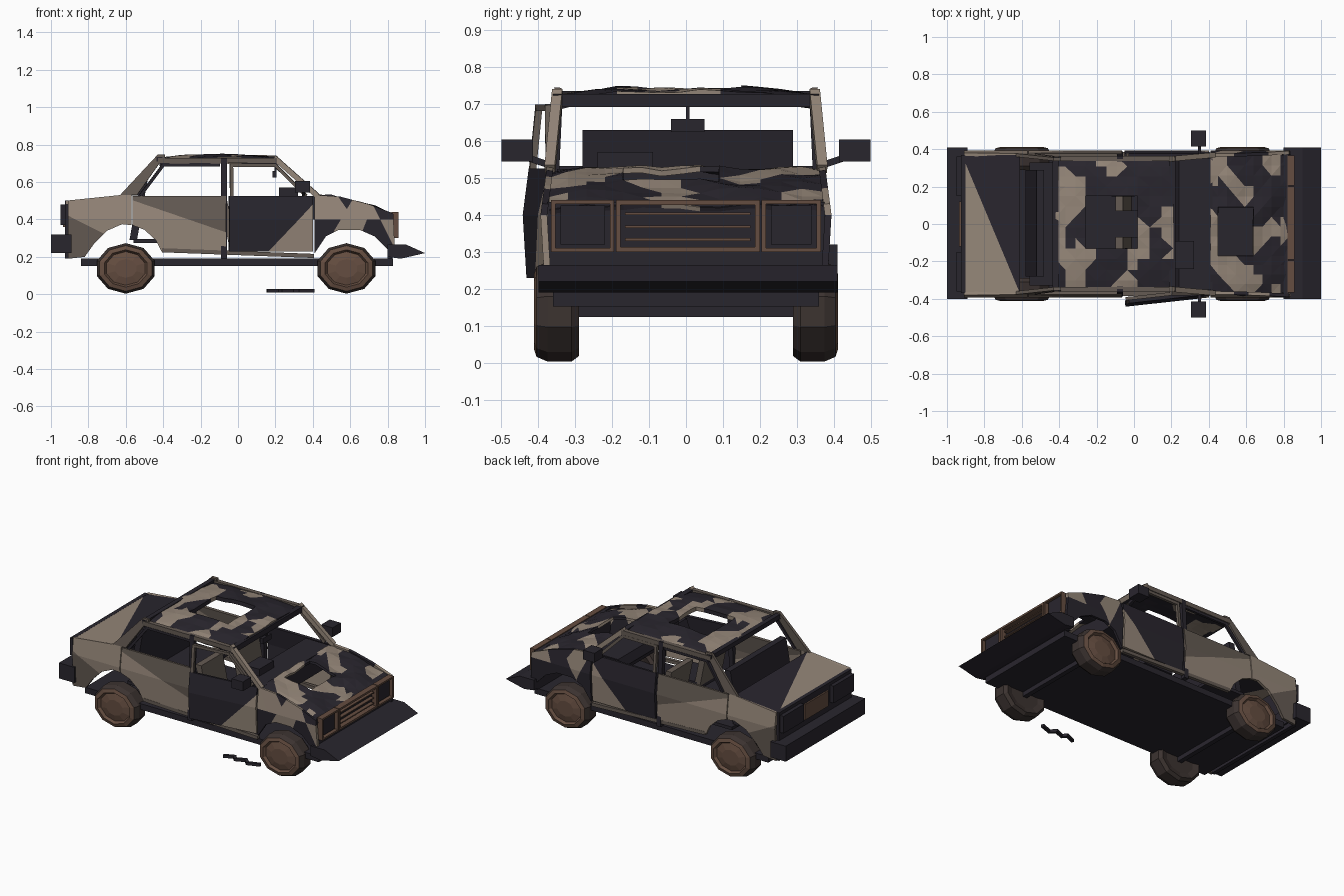
import bpy, bmesh, math
from mathutils import Vector, Matrix, noise

if "Cube" in bpy.data.objects:
    bpy.data.objects.remove(bpy.data.objects["Cube"])


def material(name, rgb):
    m = bpy.data.materials.new(name)
    m.diffuse_color = (*rgb, 1)
    m.use_nodes = True
    m.node_tree.nodes["Principled BSDF"].inputs["Base Color"].default_value = m.diffuse_color
    return m


CHAR = material("charred", (0.022, 0.019, 0.027))
TAN = material("bare_metal", (0.30, 0.24, 0.19))
ASH = material("scorched", (0.13, 0.105, 0.088))
RUST = material("rust", (0.13, 0.075, 0.052))
TYRE = material("burnt_rubber", (0.045, 0.033, 0.03))


def finish(name, bm, mats, thick=0, offset=0, fix=True):
    if fix:
        bmesh.ops.recalc_face_normals(bm, faces=bm.faces)
    me = bpy.data.meshes.new(name)
    bm.to_mesh(me)
    bm.free()
    for m in mats:
        me.materials.append(m)
    ob = bpy.data.objects.new(name, me)
    bpy.context.collection.objects.link(ob)
    if thick:
        mod = ob.modifiers.new("thickness", "SOLIDIFY")
        mod.thickness, mod.offset = thick, offset
    return ob


def box(name, lo, hi, mat):
    lo, hi = Vector(lo), Vector(hi)
    bm = bmesh.new()
    bmesh.ops.create_cube(bm, size=1, matrix=Matrix.Translation((lo + hi) / 2) @ Matrix.Diagonal((*(hi - lo), 1)))
    return finish(name, bm, [mat])


def beam(name, a, b, w, mat):
    a, b = Vector(a), Vector(b)
    d = b - a
    m = Matrix.Translation((a + b) / 2) @ d.to_track_quat('Z', 'Y').to_matrix().to_4x4()
    bm = bmesh.new()
    bmesh.ops.create_cube(bm, size=1, matrix=m @ Matrix.Diagonal((w, w, d.length + w * 0.6, 1)))
    return finish(name, bm, [mat])


def prism(name, pts, y0, y1, mat):
    bm = bmesh.new()
    f = bm.faces.new([bm.verts.new((x, y0, z)) for x, z in pts])
    r = bmesh.ops.extrude_face_region(bm, geom=[f])
    bmesh.ops.translate(bm, vec=(0, y1 - y0, 0), verts=[v for v in r["geom"] if isinstance(v, bmesh.types.BMVert)])
    return finish(name, bm, [mat])


def side_y(z):
    # body half width at a given height
    prof = [(0.15, 0.37), (0.40, 0.385), (0.53, 0.368), (0.76, 0.345)]
    for (z0, y0), (z1, y1) in zip(prof, prof[1:]):
        if z <= z1:
            return y0 + (y1 - y0) * (z - z0) / (z1 - z0)
    return prof[-1][1]


def side_panel(name, pts, s, mats, split=None, cuts=()):
    bm = bmesh.new()
    bm.faces.new([bm.verts.new((x, 0, z)) for x, z in pts])
    planes = [((0, 0, 0.40), (0, 0, 1))] + [((x, 0, 0.4), (1, 0, k)) for x, k in cuts]
    if split:
        planes.append(((split[0], 0, split[1]), (split[2], 0, split[3])))
    for co, no in planes:
        bmesh.ops.bisect_plane(bm, geom=bm.verts[:] + bm.edges[:] + bm.faces[:], plane_co=co, plane_no=no)
    for f in bm.faces:
        c = f.calc_center_median()
        if split:
            f.material_index = int((c.x - split[0]) * split[2] + (c.z - split[1]) * split[3] > 0)
        elif len(mats) > 1:
            f.material_index = int(noise.noise(c * 11 + Vector((0, s, 0))) > 0)
    for v in bm.verts:
        v.co.y = s * side_y(v.co.z)
    return finish(name, bm, mats, 0.018)


def span(a, b, n):
    return [a + (b - a) * i / n for i in range(n + 1)]


def sheet(name, xs, ys, height, hole, mats, thick, bump):
    # crumpled sheet with a rectangular opening and burnt patches
    bm = bmesh.new()
    g = {}
    for i, x in enumerate(xs):
        for j, y in enumerate(ys):
            g[i, j] = bm.verts.new((x, y, height(x, y) + bump * noise.noise(Vector((x * 9, y * 9, 2)))))
    for i in range(len(xs) - 1):
        for j in range(len(ys) - 1):
            cx, cy = (xs[i] + xs[i + 1]) / 2, (ys[j] + ys[j + 1]) / 2
            if hole and hole[0] < cx < hole[1] and hole[2] < cy < hole[3]:
                continue
            a, b, c, d = g[i, j], g[i + 1, j], g[i + 1, j + 1], g[i, j + 1]
            for t in ([(a, b, c), (a, c, d)] if (i + j) % 2 else [(a, b, d), (b, c, d)]):
                f = bm.faces.new(t)
                f.material_index = int(noise.noise(f.calc_center_median() * 6 + Vector((3, 1, 0))) > 0.12)
    bmesh.ops.delete(bm, geom=[v for v in bm.verts if not v.link_faces], context='VERTS')
    return finish(name, bm, mats, thick, -1, False)


def wheel(name, cx, s):
    prof = [(0.085, 0.30), (0.12, 0.29), (0.135, 0.31), (0.135, 0.375), (0.122, 0.405), (0.10, 0.412), (0.09, 0.395), (0.05, 0.405)]
    n = 10
    bm = bmesh.new()
    rings = []
    for r, y in prof:
        ring = []
        for k in range(n):
            a = 2 * math.pi * (k + 0.5) / n
            ring.append(bm.verts.new((cx + 1.2 * r * math.cos(a), s * y, max(0.003, 0.138 + r * math.sin(a)))))
        rings.append(ring)
    for q, (r0, r1) in enumerate(zip(rings, rings[1:])):
        for k in range(n):
            f = bm.faces.new((r0[k], r0[(k + 1) % n], r1[(k + 1) % n], r1[k]))
            f.material_index = int(q >= 4)
    bm.faces.new(rings[0])
    bm.faces.new(rings[-1]).material_index = 1
    return finish(name, bm, [TYRE, RUST])


# floor pan and cabin
box("floor_pan", (-0.84, -0.36, 0.152), (0.83, 0.36, 0.19), CHAR)
box("rear_seat_base", (-0.56, -0.33, 0.275), (-0.30, 0.33, 0.295), CHAR)
beam_pts = [(-0.58, 0.29), (-0.54, 0.29), (-0.48, 0.63), (-0.52, 0.63)]
prism("rear_seat_back", beam_pts, -0.28, 0.29, CHAR)
prism("dashboard", [(0.42, 0.40), (0.42, 0.525), (0.24, 0.525), (0.22, 0.47), (0.28, 0.40)], -0.35, 0.35, CHAR)
box("instrument_hood", (0.22, -0.24, 0.525), (0.32, -0.09, 0.57), CHAR)
for s, side in ((1, "left"), (-1, "right")):
    y0, y1 = sorted((s * 0.07, s * 0.29))
    box("front_seat_base_" + side, (-0.05, y0, 0.25), (0.16, y1, 0.29), CHAR)
    prism("front_seat_back_" + side, [(-0.05, 0.27), (-0.01, 0.27), (-0.06, 0.51), (-0.10, 0.51)], y0, y1, ASH)

# roof, hood and trunk lid
sheet("roof", span(-0.42, -0.26, 3) + span(-0.26, 0.02, 5)[1:] + span(0.02, 0.21, 3)[1:],
      span(-0.36, -0.13, 4) + span(-0.13, 0.15, 5)[1:] + span(0.15, 0.36, 4)[1:],
      lambda x, y: 0.746 - 0.025 * abs(y / 0.36) ** 4 - 0.12 * (x + 0.1) ** 2, (-0.26, 0.02, -0.13, 0.15), [CHAR, TAN], 0.025, 0.012)
sheet("hood", [0.41] + span(0.45, 0.64, 4) + span(0.64, 0.83, 4)[1:],
      span(-0.37, -0.17, 4) + span(-0.17, 0.09, 5)[1:] + span(0.09, 0.37, 5)[1:],
      lambda x, y: 0.53 - 0.10 * ((x - 0.41) / 0.42) ** 1.6 - 0.012 * abs(y / 0.37) ** 4, (0.45, 0.64, -0.17, 0.09), [CHAR, TAN], 0.015, 0.018)
bm = bmesh.new()
q = [bm.verts.new(p) for p in ((-0.92, -0.37, 0.497), (-0.61, -0.37, 0.532), (-0.61, 0.37, 0.532), (-0.92, 0.37, 0.497))]
bm.faces.new((q[0], q[1], q[3])).material_index = 1
bm.faces.new((q[1], q[2], q[3]))
finish("trunk_lid", bm, [CHAR, TAN], 0.015, -1, False)
beam("windshield_header", (0.205, -0.35, 0.71), (0.205, 0.35, 0.71), 0.035, CHAR)
beam("rear_window_header", (-0.42, -0.35, 0.72), (-0.42, 0.35, 0.72), 0.03, CHAR)
beam("mirror_stem", (0.20, 0.005, 0.65), (0.20, 0.005, 0.70), 0.01, CHAR)
box("rear_view_mirror", (0.185, -0.04, 0.625), (0.205, 0.05, 0.66), CHAR)

# nose: panel, grille, headlights, bumper
box("nose_panel", (0.80, -0.375, 0.19), (0.825, 0.375, 0.435), CHAR)


def frame(name, y0, y1, z0, z1, t):
    for tag, a, b in (("bottom", (y0, z0), (y1, z0 + t)), ("top", (y0, z1 - t), (y1, z1)),
                      ("side_a", (y0, z0), (y0 + t, z1)), ("side_b", (y1 - t, z0), (y1, z1))):
        box(name + "_" + tag, (0.82, *a), (0.858, *b), RUST)


frame("grille_frame", -0.19, 0.20, 0.30, 0.44, 0.013)
for z in (0.33, 0.365, 0.40):
    box("grille_bar", (0.82, -0.165, z), (0.85, 0.175, z + 0.007), RUST)
for y0, y1 in ((-0.365, -0.195), (0.205, 0.365)):
    frame("headlight_frame", y0, y1, 0.30, 0.44, 0.011)
    box("headlight", (0.82, y0 + 0.025, 0.32), (0.845, y1 - 0.025, 0.425), CHAR)
prism("front_bumper", [(0.80, 0.265), (0.90, 0.265), (1.0, 0.22), (0.87, 0.19), (0.80, 0.20)], -0.40, 0.41, CHAR)

# tail: panel, lights, plate, bumper
box("tail_panel", (-0.925, -0.37, 0.19), (-0.90, 0.37, 0.50), CHAR)
box("plate_recess", (-0.935, -0.12, 0.36), (-0.92, 0.12, 0.46), RUST)
for y0, y1 in ((-0.36, -0.15), (0.15, 0.36)):
    box("tail_light", (-0.95, y0, 0.37), (-0.92, y1, 0.48), CHAR)
box("rear_bumper", (-1.0, -0.40, 0.22), (-0.89, 0.41, 0.32), CHAR)

# both flanks
for s, side in ((1, "left"), (-1, "right")):
    P = lambda x, z: (x, s * side_y(z), z)
    side_panel("rear_quarter_" + side, [(-0.91, 0.19), (-0.91, 0.50), (-0.62, 0.53), (-0.57, 0.53), (-0.57, 0.37),
               (-0.62, 0.375), (-0.70, 0.34), (-0.77, 0.27), (-0.82, 0.20)], s, [ASH, TAN], (-0.91, 0.42, 0.15, 0.30))
    side_panel("rear_door_" + side, [(-0.565, 0.525), (-0.065, 0.525), (-0.065, 0.23), (-0.41, 0.23), (-0.44, 0.29),
               (-0.50, 0.345), (-0.565, 0.37)], s, [TAN, ASH], (-0.56, 0.50, 0.17, 0.50))
    side_panel("front_fender_" + side, [(0.41, 0.22), (0.41, 0.53), (0.55, 0.52), (0.70, 0.48), (0.83, 0.43), (0.84, 0.21),
               (0.79, 0.25), (0.73, 0.31), (0.65, 0.345), (0.54, 0.345), (0.47, 0.31), (0.43, 0.25)], s, [CHAR, TAN],
               cuts=[(0.48, 0.5), (0.55, -0.6), (0.62, 0.7), (0.69, -0.4), (0.76, 0.5)])
    side_panel("rear_pillar_" + side, [(-0.63, 0.53), (-0.43, 0.745), (-0.39, 0.745), (-0.39, 0.70), (-0.42, 0.70), (-0.54, 0.53)], s, [ASH])
    beam("front_pillar_" + side, P(0.42, 0.53), P(0.20, 0.725), 0.028, TAN)
    beam("middle_pillar_" + side, P(-0.075, 0.20), P(-0.075, 0.72), 0.03, CHAR)
    beam("roof_rail_" + side, P(-0.42, 0.715), P(0.20, 0.715), 0.028, ASH)
    beam("sill_" + side, P(-0.40, 0.235), P(0.40, 0.205), 0.022, ASH)
    for a, b in (((-0.40, 0.69), (-0.10, 0.69)), ((-0.40, 0.69), (-0.52, 0.53))):
        beam("rear_door_frame_" + side, P(*a), P(*b), 0.016, CHAR)

    # front door, ajar on the right
    door = [side_panel("front_door_" + side, [(-0.05, 0.525), (0.40, 0.525), (0.40, 0.23), (-0.05, 0.23)], s,
                       [CHAR, TAN], (0.20, 0.27, 0.23, -0.22))]
    for a, b in (((-0.035, 0.53), (-0.035, 0.69)), ((-0.035, 0.69), (0.20, 0.69)), ((0.20, 0.69), (0.36, 0.53))):
        door.append(beam("front_door_frame_" + side, P(*a), P(*b), 0.018, ASH))
    if s < 0:
        hinge = Vector((0.39, -0.38, 0))
        m = Matrix.Translation(hinge) @ Matrix.Rotation(0.11, 4, 'Z') @ Matrix.Translation(-hinge)
        for ob in door:
            ob.data.transform(m)

    # door mirror and wheels
    y0, y1 = sorted((s * 0.415, s * 0.50))
    box("door_mirror_" + side, (0.305, y0, 0.545), (0.385, y1, 0.605), CHAR)
    beam("door_mirror_arm_" + side, (0.35, s * 0.37, 0.535), (0.35, s * 0.43, 0.555), 0.018, CHAR)
    wheel("rear_wheel_" + side, -0.60, s)
    wheel("front_wheel_" + side, 0.58, s)
for x in (-0.60, 0.58):
    beam("axle", (x, -0.31, 0.138), (x, 0.31, 0.138), 0.03, CHAR)

# broken trim lying on the ground
zig = [(0.16, -0.37), (0.22, -0.345), (0.24, -0.37), (0.30, -0.345), (0.33, -0.375), (0.40, -0.35)]
for a, b in zip(zig, zig[1:]):
    beam("fallen_trim", (*a, 0.018), (*b, 0.018), 0.018, CHAR)
